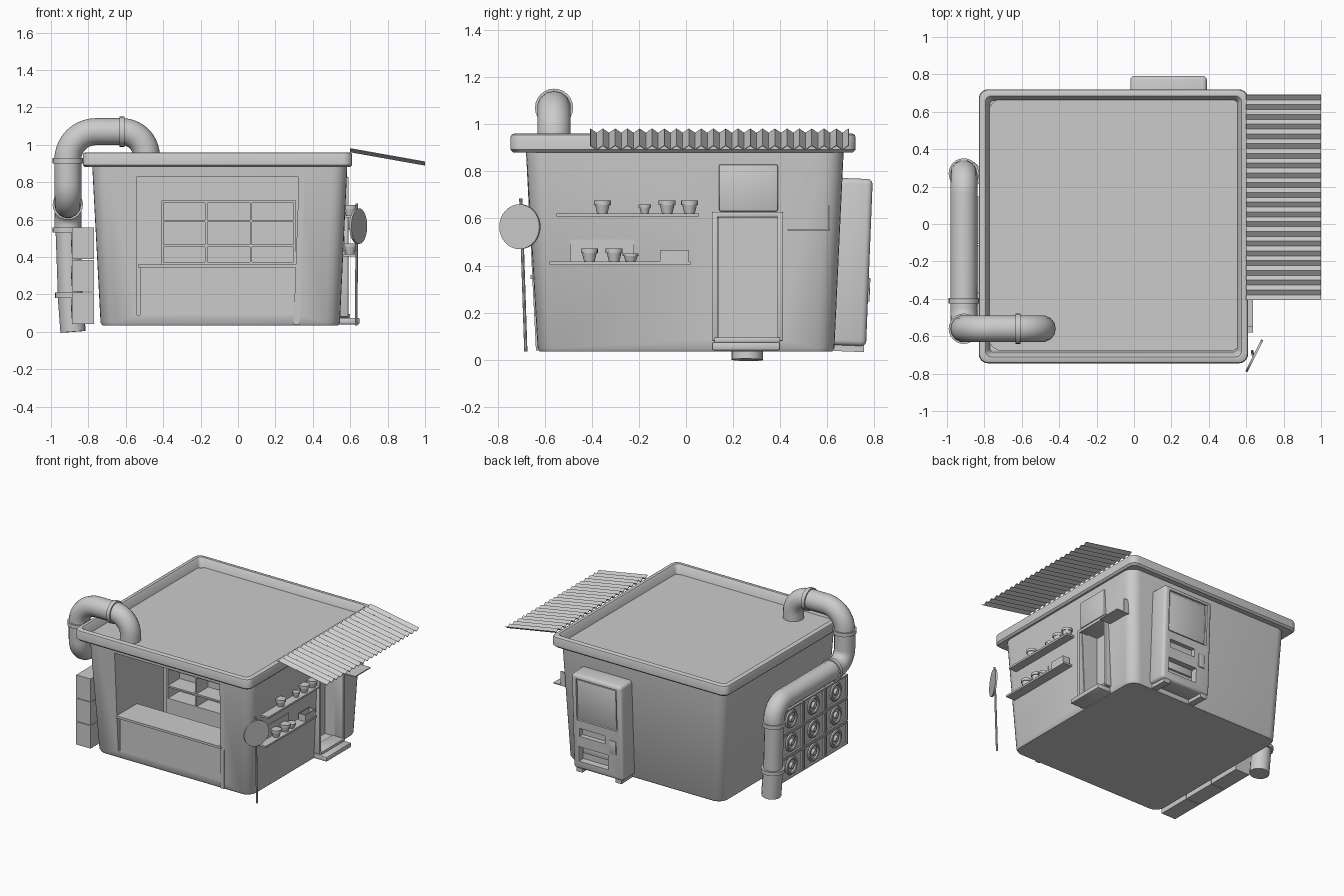
import bpy, bmesh, math
from mathutils import Vector, Matrix

if "Cube" in bpy.data.objects:
    bpy.data.objects.remove(bpy.data.objects["Cube"])


def finish(name, bm, smooth=True):
    bmesh.ops.recalc_face_normals(bm, faces=bm.faces)
    me = bpy.data.meshes.new(name)
    bm.to_mesh(me)
    bm.free()
    ob = bpy.data.objects.new(name, me)
    bpy.context.collection.objects.link(ob)
    if smooth:
        shade(ob)
    return ob


def shade(ob):
    bpy.ops.object.select_all(action='DESELECT')
    ob.select_set(True)
    bpy.context.view_layer.objects.active = ob
    bpy.ops.object.shade_smooth_by_angle(angle=math.radians(35))


def box(name, x, y, z, bevel=0.0, seg=2):
    bm = bmesh.new()
    c = Vector(((x[0] + x[1]) / 2, (y[0] + y[1]) / 2, (z[0] + z[1]) / 2))
    m = Matrix.Translation(c) @ Matrix.Diagonal((x[1] - x[0], y[1] - y[0], z[1] - z[0], 1))
    bmesh.ops.create_cube(bm, size=1, matrix=m)
    if bevel:
        bmesh.ops.bevel(bm, geom=bm.edges[:], offset=bevel, segments=seg, profile=0.5, affect='EDGES')
    return finish(name, bm, bool(bevel))


def cone(name, a, b, r1, r2, n=20):
    a, b = Vector(a), Vector(b)
    bm = bmesh.new()
    m = Matrix.Translation((a + b) / 2) @ (b - a).to_track_quat('Z', 'Y').to_matrix().to_4x4()
    bmesh.ops.create_cone(bm, cap_ends=True, segments=n, radius1=r1, radius2=r2,
                          depth=(b - a).length, matrix=m)
    return finish(name, bm)


def loft(name, sections, n=6):
    """Skin rounded rectangles (x0, x1, y0, y1, radius, z) into a closed solid."""
    bm = bmesh.new()
    rings = []
    for x0, x1, y0, y1, r, z in sections:
        ring = []
        for k, (cx, cy) in enumerate(((x1 - r, y1 - r), (x0 + r, y1 - r), (x0 + r, y0 + r), (x1 - r, y0 + r))):
            for i in range(n + 1):
                t = math.pi / 2 * (k + i / n)
                ring.append(bm.verts.new((cx + r * math.cos(t), cy + r * math.sin(t), z)))
        rings.append(ring)
    for p, q in zip(rings, rings[1:]):
        for i in range(len(p)):
            j = (i + 1) % len(p)
            bm.faces.new((p[i], p[j], q[j], q[i]))
    bm.faces.new(rings[0])
    bm.faces.new(rings[-1])
    return finish(name, bm)


def cut(ob, *ranges):
    for r in ranges:
        tool = box("cutter", *r)
        tool.hide_render = True
        m = ob.modifiers.new("cut", 'BOOLEAN')
        m.operation, m.solver, m.object = 'DIFFERENCE', 'EXACT', tool
        bpy.context.view_layer.objects.active = ob
        bpy.ops.object.modifier_apply(modifier=m.name)
        bpy.data.objects.remove(tool)
    shade(ob)


def fillet(pts, radii, n=10):
    """Round the right-angle corners of a path."""
    out = [Vector(pts[0])]
    for i, r in enumerate(radii, 1):
        p = Vector(pts[i])
        u = (Vector(pts[i - 1]) - p).normalized() * r
        v = (Vector(pts[i + 1]) - p).normalized() * r
        for k in range(n + 1):
            t = math.pi / 2 * k / n
            out.append(p + u + v - v * math.cos(t) - u * math.sin(t))
    return out + [Vector(pts[-1])]


def tube(name, pts, r):
    cu = bpy.data.curves.new(name, 'CURVE')
    cu.dimensions, cu.bevel_depth, cu.bevel_resolution, cu.use_fill_caps = '3D', r, 5, True
    sp = cu.splines.new('POLY')
    sp.points.add(len(pts) - 1)
    for q, p in zip(sp.points, pts):
        q.co = (*p, 1)
    sp.use_smooth = True
    ob = bpy.data.objects.new(name, cu)
    bpy.context.collection.objects.link(ob)
    return ob


# tapered kiosk body with serving window and doorway
body = loft("kiosk_body", [(-.725, .535, -.62, .62, .07, .035), (-.735, .545, -.63, .63, .08, .05),
                           (-.78, .585, -.68, .67, .08, .90)])
cut(body, ((-.54, .32), (-1, -.1), (.09, .83)), ((.44, .8), (.14, .39), (.09, .61)))

# roof slab with raised rim
X0, X1, Y0, Y1 = -.83, .61, -.745, .72
loft("roof", [(X0 + d, X1 - d, Y0 + d, Y1 - d, .05 - d * .5, z) for d, z in
              ((.012, .88), (0, .892), (0, .945), (.004, .955), (.015, .96), (.035, .96), (.043, .952), (.06, .89))])

# counter and window post
box("counter_front", (-.525, .31), (-.635, -.44), (.09, .345))
box("counter_top", (-.535, .32), (-.66, -.42), (.343, .36))
post = box("window_post", (-.016, .016), (-.665, -.61), (.04, .885))
post.data.transform(Matrix(((1, 0, .036, .312), (0, 1, -.05, .03), (0, 0, 1, 0), (0, 0, 0, 1))))

# interior shelf unit
box("shelf_unit_base", (-.41, .31), (-.25, -.1), (.09, .36))
box("shelf_unit_back", (-.41, .31), (-.115, -.1), (.36, .70))
for x in (-.404, -.17, .07, .304):
    box("shelf_unit_divider", (x - .006, x + .006), (-.25, -.1), (.36, .70))
for z in (.366, .46, .592, .696):
    box("shelf_unit_board", (-.41, .31), (-.252, -.1), (z - .006, z + .006))

# doorway frame, header and step
for y in (.11, .388):
    box("door_jamb", (.52, .59), (y, y + .024), (.08, .625), .004)
box("door_lintel", (.52, .59), (.11, .412), (.605, .628), .004)
box("door_header_panel", (.54, .592), (.14, .39), (.63, .83), .008)
box("door_step", (.50, .65), (.11, .40), (.04, .075), .008)
box("door_sill", (.50, .60), (.12, .40), (.075, .095), .004)

# small side shelf beyond the door
box("side_shelf", (.55, .66), (.43, .61), (.548, .556))
box("side_shelf_end", (.55, .60), (.605, .612), (.55, .655))

# outside wall shelves with pots
for y0, y1, z in ((-.55, .055, .615), (-.58, .02, .41)):
    box("wall_shelf", (.54, .635), (y0, y1), (z - .007, z + .007))
for y, z, r, h in ((-.355, .622, .036, .055), (-.175, .622, .026, .038), (-.08, .622, .036, .055),
                   (.015, .622, .036, .055), (-.41, .417, .036, .055), (-.305, .417, .036, .055),
                   (-.235, .417, .034, .035)):
    cone("pot", (.60, y, z), (.60, y, z + h * .7), r * .62, r * .88, 16)
    cone("pot_rim", (.60, y, z + h * .65), (.60, y, z + h), r, r, 16)
tray = box("open_tray", (.575, .63), (-.11, .01), (.417, .467))
cut(tray, ((.58, .625), (-.104, .004), (.424, .5)))
box("wall_board", (.55, .572), (-.49, -.22), (.417, .51))

# round sign on a pole
n = Vector((.17, -.085, 0)).normalized()
c = Vector((.643, -.705, .565))
cone("sign_disc", c - n * .006, c + n * .006, .095, .095, 32)
cone("sign_pole", (.632, -.68, .035), c - n * .008 + Vector((0, 0, .12)), .007, .007, 8)

# corrugated awning, folded sheet
bm = bmesh.new()
folds, rows = 42, []
for i in range(folds + 1):
    y, dz = -.405 + 1.095 * i / folds, .009 * (-1) ** i
    rows.append([bm.verts.new((x, y, z + dz)) for x, z in ((.60, .973), (1.0, .902))])
for p, q in zip(rows, rows[1:]):
    bm.faces.new((p[0], p[1], q[1], q[0]))
awning = finish("awning", bm, False)
awning.modifiers.new("thickness", 'SOLIDIFY').thickness = .004

# duct pipe from roof down the left side
pts = [(-.49, -.56, .88), (-.49, -.56, 1.07), (-.91, -.56, 1.07), (-.91, -.56, .68), (-.91, .27, .68), (-.91, .27, .53)]
tube("duct_pipe", fillet(pts, (.13, .15, .11, .11)), .072)
tube("duct_lower", [Vector((-.91, .265, .56)), Vector((-.897, .262, .19))], .066)
tube("duct_outlet", [Vector((-.897, .262, .2)), Vector((-.882, .26, 0))], .068)
for p, d in (((-.62, -.56, 1.07), (1, 0, 0)), ((-.91, -.56, .915), (0, 0, 1)), ((-.91, -.41, .68), (0, 1, 0)),
             ((-.91, .27, .545), (0, 0, 1)), ((-.897, .262, .195), (0, 0, 1))):
    p, d = Vector(p), Vector(d) * .014
    cone("duct_collar", p - d, p + d, .081, .081, 24)

# three by three wall of units with round fronts
for i in range(3):
    for j in range(3):
        y, z = -.63 + .26 * i, .04 + .1735 * j
        unit = box("wall_unit", (-.888, -.77), (y + .002, y + .258), (z + .002, z + .171))
        cut(unit, ((-.95, -.876), (y + .014, y + .246), (z + .013, z + .16)))
        yc, zc = y + .13, z + .0865
        bpy.ops.mesh.primitive_torus_add(location=(-.877, yc, zc), rotation=(0, math.pi / 2, 0), major_radius=.055,
                                         minor_radius=.012, major_segments=24, minor_segments=8)
        bpy.context.object.name = "unit_ring"
        shade(bpy.context.object)
        cone("unit_hub", (-.872, yc, zc), (-.892, yc, zc), .028, .018, 16)

# vending cabinet leaning on the back wall
cab = box("vending_cabinet", (-.02, .39), (.62, .778), (.06, .77), .022, 3)
cut(cab, ((.02, .35), (.763, .9), (.43, .74)), ((.12, .33), (.745, .9), (.31, .37)),
    ((.10, .34), (.73, .9), (.12, .23)))
parts = [cab,
         box("vending_window", (.03, .34), (.74, .77), (.44, .73), .004),
         box("vending_slot", (.03, .085), (.76, .785), (.25, .35), .004),
         box("vending_flap", (.11, .33), (.72, .745), (.17, .225), .004)]
for x in (0, .32):
    parts.append(box("vending_foot", (x, x + .05), (.64, .77), (.035, .065)))
lean = Matrix.Translation((0, .7, .4)) @ Matrix.Rotation(-.04, 4, 'X') @ Matrix.Translation((0, -.7, -.4))
for ob in parts:
    ob.data.transform(lean)
